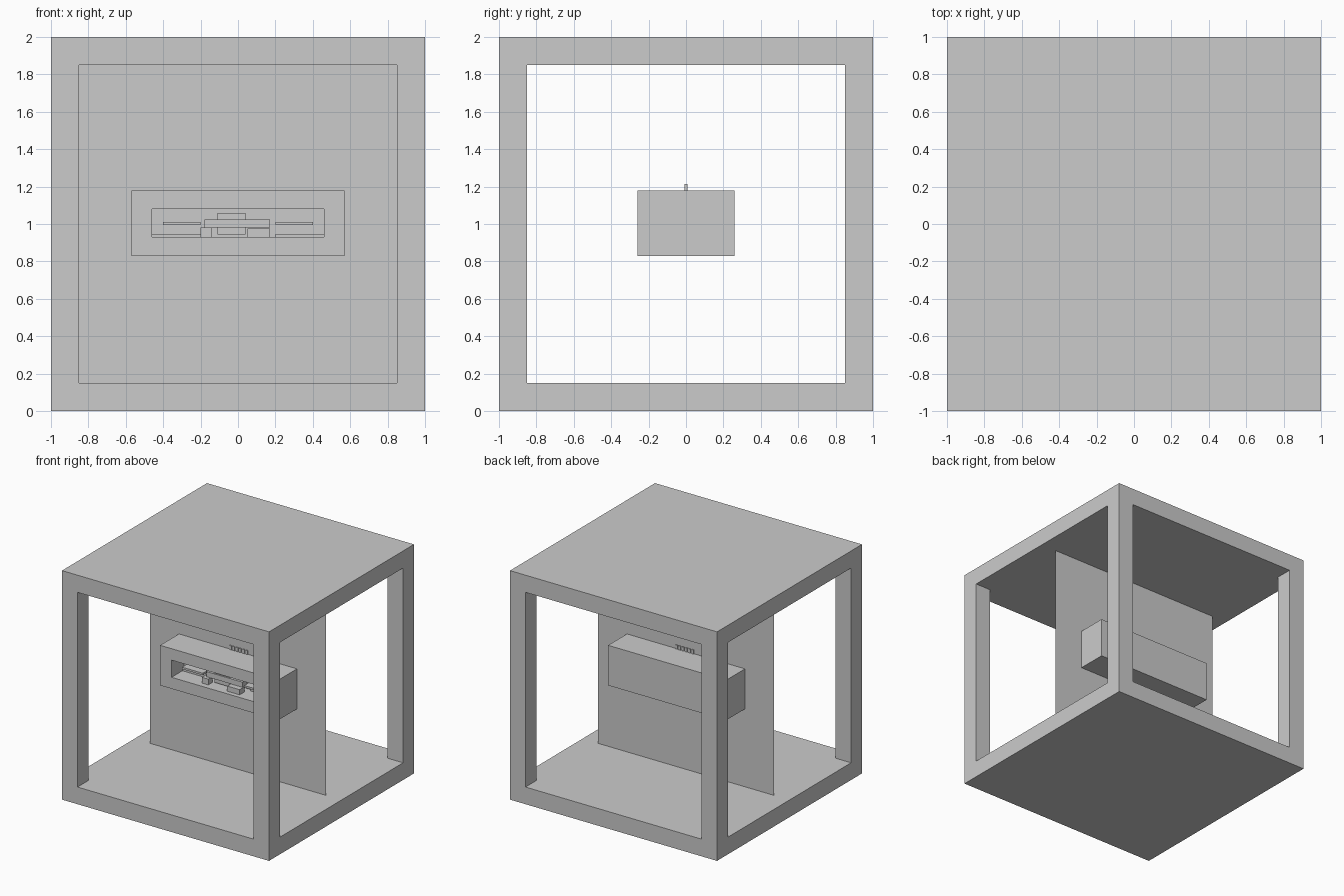
import bpy

if "Cube" in bpy.data.objects:
    bpy.data.objects.remove(bpy.data.objects["Cube"])


def box(name, x, y, z):
    """Box given by its (min, max) range on each axis."""
    bpy.ops.mesh.primitive_cube_add(size=1)
    ob = bpy.context.object
    ob.name = name
    for v in ob.data.vertices:
        for i, (lo, hi) in enumerate((x, y, z)):
            v.co[i] = hi if v.co[i] > 0 else lo
    return ob


def cut(ob, cutter):
    """Subtract the cutter, apply, then remove it."""
    mod = ob.modifiers.new("cut", 'BOOLEAN')
    mod.operation = 'DIFFERENCE'
    mod.solver = 'EXACT'
    mod.object = cutter
    bpy.context.view_layer.objects.active = ob
    bpy.ops.object.modifier_apply(modifier=mod.name)
    bpy.data.objects.remove(cutter)


# Outer frame: a cube with window tunnels through both directions
frame = box("frame", (-1, 1), (-1, 1), (0, 2))
cut(frame, box("tunnel_x", (-1.2, 1.2), (-.85, .85), (.15, 1.85)))
cut(frame, box("tunnel_y", (-.85, .85), (-1.2, 1.2), (.15, 1.85)))

# Thin dividing panel across the middle
mesh = bpy.data.meshes.new("divider_panel")
mesh.from_pydata([(-.85, 0, .15), (.85, 0, .15), (.85, 0, 1.85), (-.85, 0, 1.85)],
                 [], [(0, 1, 2, 3)])
bpy.context.collection.objects.link(bpy.data.objects.new("divider_panel", mesh))

# Housing with a recess in its front
housing = box("housing", (-.57, .57), (-.26, .26), (.83, 1.18))
cut(housing, box("recess", (-.46, .46), (-.4, -.09), (.93, 1.08)))

# Row of pins on the housing
for i in range(6):
    x = -.068 + i * .031
    box(f"pin_{i + 1}", (x - .01, x + .01), (-.008, .008), (1.17, 1.215))

# Mechanism inside the recess
for side, s in (("left", -1), ("right", 1)):
    box(f"{side}_plate", sorted((s * .2, s * .4)), (-.2, -.14), (.995, 1.012))
    box(f"{side}_sill", sorted((s * .2, s * .46)), (-.11, -.09), (.93, .947))
box("left_block", (-.2, -.14), (-.21, -.15), (.93, .98))
box("right_block", (.05, .17), (-.22, -.15), (.93, .975))
box("core", (-.11, .04), (-.17, -.09), (.945, 1.06))
box("slider", (-.18, .17), (-.18, -.12), (.98, 1.025))
